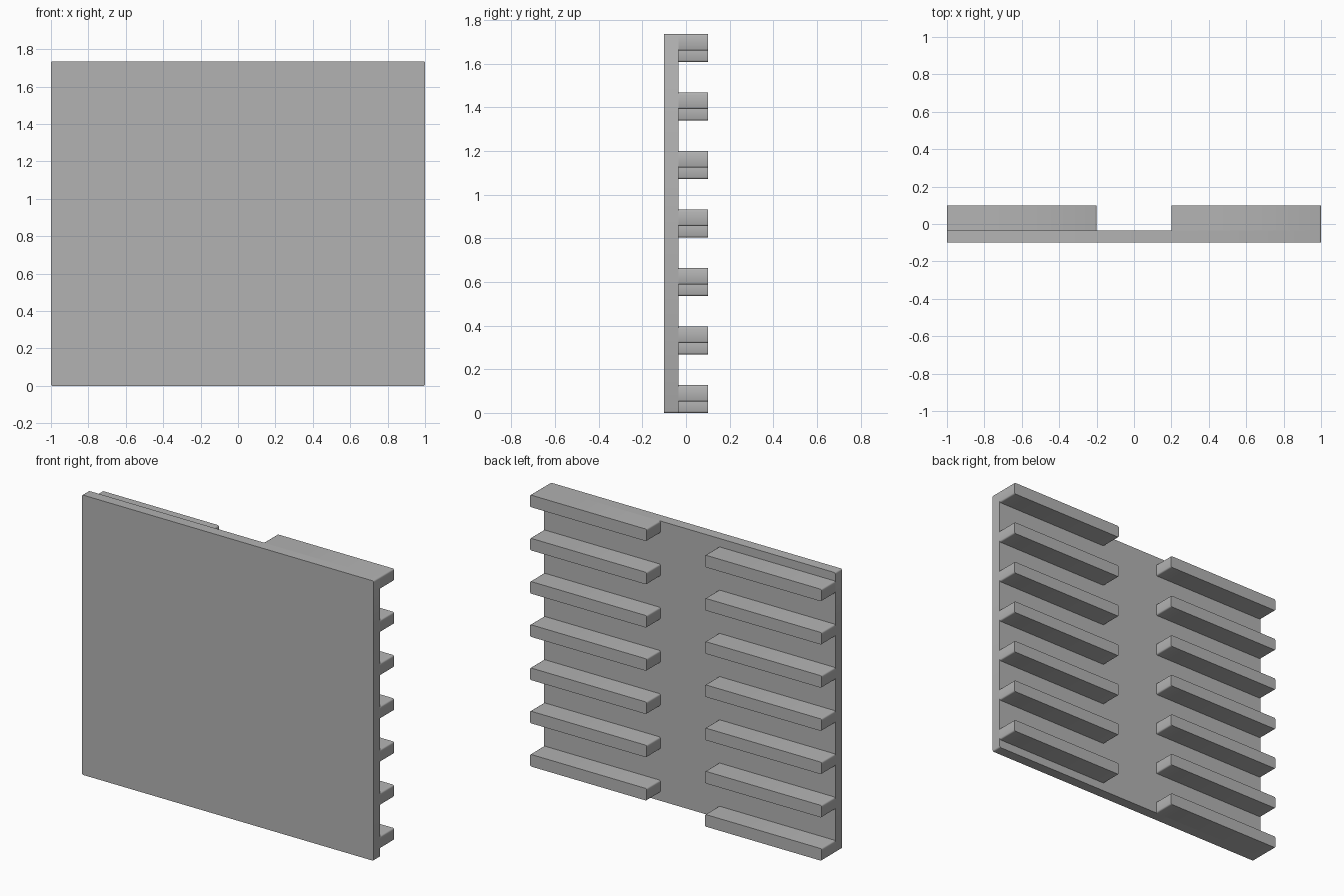
import bpy, bmesh, math

cube = bpy.data.objects.get("Cube")
if cube:
    bpy.data.objects.remove(cube, do_unlink=True)

HEIGHT = 1.735
FRONT, PANEL_BACK, SLAT_BACK = -0.10, -0.035, 0.10
SLAT_HEIGHT, PITCH, ROWS = 0.075, 0.268, 7
INNER, OUTER = 0.2, 1.0
RADIUS = 0.008

grey = bpy.data.materials.new("plain grey")
grey.use_nodes = True
colour = (0.45, 0.45, 0.45, 1)
grey.diffuse_color = colour
grey.node_tree.nodes["Principled BSDF"].inputs["Base Color"].default_value = colour


def rounded_bar(name, x0, x1, y0, y1, z0, z1, open_front=False):
    """Rounded rectangle in the x-z plane, extruded along y."""
    outline = []
    corners = [(x1, z1, -1, -1), (x0, z1, 1, -1), (x0, z0, 1, 1), (x1, z0, -1, 1)]
    for quarter, (x, z, sx, sz) in enumerate(corners):
        for step in range(3):
            a = math.radians(90 * quarter + 45 * step)
            outline.append((x + RADIUS * (sx + math.cos(a)), y0,
                            z + RADIUS * (sz + math.sin(a))))
    bm = bmesh.new()
    face = bm.faces.new([bm.verts.new(p) for p in outline])
    grown = bmesh.ops.extrude_face_region(bm, geom=[face], use_keep_orig=True)
    moved = [g for g in grown["geom"] if isinstance(g, bmesh.types.BMVert)]
    bmesh.ops.translate(bm, verts=moved, vec=(0, y1 - y0, 0))
    bmesh.ops.recalc_face_normals(bm, faces=bm.faces)
    if open_front:
        # The end that meets the panel needs no cap
        caps = [f for f in bm.faces if all(abs(v.co.y - y0) < 1e-5 for v in f.verts)]
        bmesh.ops.delete(bm, geom=caps, context="FACES_ONLY")
    mesh = bpy.data.meshes.new(name)
    bm.to_mesh(mesh)
    bm.free()
    mesh.materials.append(grey)
    obj = bpy.data.objects.new(name, mesh)
    bpy.context.collection.objects.link(obj)
    bpy.ops.object.select_all(action="DESELECT")
    obj.select_set(True)
    bpy.context.view_layer.objects.active = obj
    bpy.ops.object.shade_smooth_by_angle(angle=math.radians(50))
    return obj


# Flat front panel
rounded_bar("panel", -OUTER, OUTER, FRONT, PANEL_BACK, 0, HEIGHT)

# Staggered slats: left column hangs from the top, right column stands on the base
for row in range(ROWS):
    top = HEIGHT - row * PITCH
    rounded_bar(f"left_slat_{row + 1}", INNER, OUTER, PANEL_BACK, SLAT_BACK,
                top - SLAT_HEIGHT, top, open_front=True)
    base = row * PITCH
    rounded_bar(f"right_slat_{row + 1}", -OUTER, -INNER, PANEL_BACK, SLAT_BACK,
                base, base + SLAT_HEIGHT, open_front=True)
